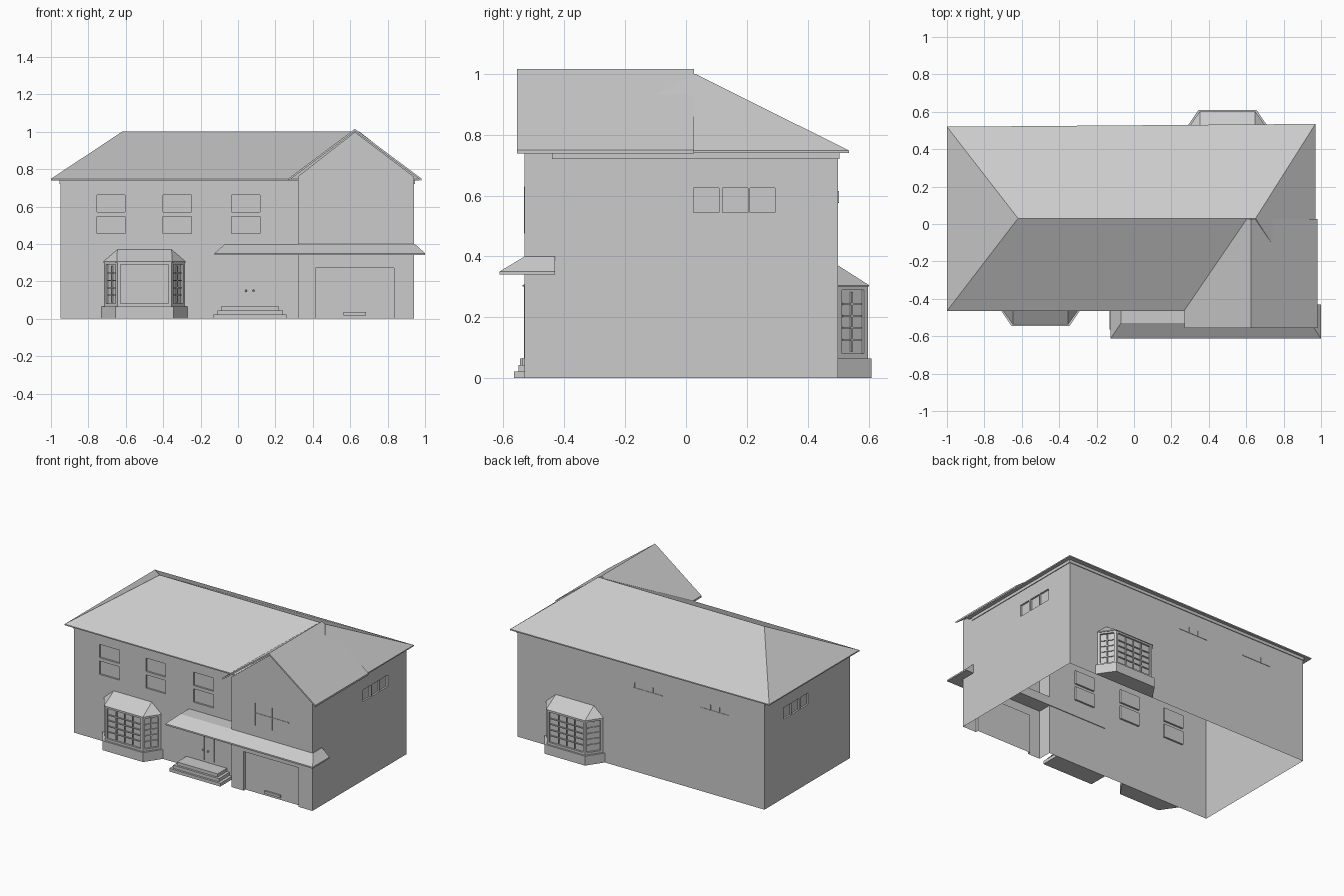
import bpy, bmesh, math
from mathutils import Matrix, Vector

if "Cube" in bpy.data.objects:
    bpy.data.objects.remove(bpy.data.objects["Cube"])

grey = bpy.data.materials.new("plain_grey")
grey.use_nodes = True
COL = (0.6, 0.6, 0.6, 1)
grey.diffuse_color = COL
grey.node_tree.nodes["Principled BSDF"].inputs["Base Color"].default_value = COL


def finish(name, bm):
    me = bpy.data.meshes.new(name)
    bm.to_mesh(me)
    bm.free()
    me.materials.append(grey)
    ob = bpy.data.objects.new(name, me)
    bpy.context.scene.collection.objects.link(ob)
    return ob


def add_hull(bm, pts):
    vs = [bm.verts.new(p) for p in pts]
    bmesh.ops.convex_hull(bm, input=vs)


def hull(name, pts):
    """Solid convex part around a few corner points."""
    bm = bmesh.new()
    add_hull(bm, pts)
    bmesh.ops.dissolve_limit(bm, angle_limit=0.01, verts=bm.verts[:], edges=bm.edges[:])
    bmesh.ops.recalc_face_normals(bm, faces=bm.faces[:])
    return finish(name, bm)


def rect(x0, x1, y0, y1, z):
    return [(x, y, z) for x in (x0, x1) for y in (y0, y1)]


def add_box(bm, x0, x1, y0, y1, z0, z1, mat=Matrix()):
    c = Vector((x0 + x1, y0 + y1, z0 + z1)) / 2
    size = Matrix.Diagonal((x1 - x0, y1 - y0, z1 - z0, 1))
    bmesh.ops.create_cube(bm, size=1, matrix=mat @ Matrix.Translation(c) @ size)


def boxes(name, items):
    bm = bmesh.new()
    for b in items:
        add_box(bm, *b)
    return finish(name, bm)


# Main dimensions
L, R, WING = -0.95, 0.94, 0.32
FRONT, WFRONT, BACK, EAVE = -0.435, -0.53, 0.5, 0.74
D = 0.012

# Walls: L-shaped footprint
bm = bmesh.new()
plan = [(L, FRONT), (WING, FRONT), (WING, WFRONT), (R, WFRONT), (R, BACK), (L, BACK)]
base = bm.faces.new([bm.verts.new((x, y, 0)) for x, y in plan])
up = bmesh.ops.extrude_face_region(bm, geom=[base])["geom"]
bmesh.ops.translate(bm, vec=(0, 0, EAVE), verts=[v for v in up if isinstance(v, bmesh.types.BMVert)])
bmesh.ops.recalc_face_normals(bm, faces=bm.faces[:])
walls = finish("walls", bm)

# Recesses for sash windows, side windows and garage door
cuts = []
for x in (-0.755, -0.4, -0.035):
    for z in (0.455, 0.57):
        cuts.append((x, x + 0.152, FRONT - 0.1, FRONT + D, z, z + 0.092))
for y in (0.025, 0.12, 0.21):
    cuts.append((R - D, R + 0.1, y, y + 0.083, 0.545, 0.625))
    cuts.append((L - 0.1, L + D, y, y + 0.083, 0.545, 0.625))
cuts.append((0.415, 0.835, WFRONT - 0.1, WFRONT + 0.02, -0.1, 0.27))
cutter = boxes("wall_cutter", cuts)
cutter.hide_render = True
mod = walls.modifiers.new("openings", "BOOLEAN")
mod.object = cutter
mod.solver = "EXACT"
bpy.context.view_layer.objects.active = walls
bpy.ops.object.modifier_apply(modifier=mod.name)
bpy.data.objects.remove(cutter)

# The house shell is open underneath
bm = bmesh.new()
bm.from_mesh(walls.data)
floor = [f for f in bm.faces if all(v.co.z < 0.001 for v in f.verts)]
bmesh.ops.delete(bm, geom=floor, context="FACES")
bm.to_mesh(walls.data)
bm.free()

# Roofs
PEAK, RX, TOP = 0.03, 0.625, 1.015
hull("main_roof", [p for z in (EAVE, EAVE + 0.008) for p in
     ((-1, -0.465, z), (0.97, -0.465, z), (0.97, 0.535, z), (-1, 0.52, z))]
     + [(-0.62, PEAK, 1), (0.65, PEAK, 1)])
boxes("eave_board", [(L - 0.005, R + 0.005, FRONT - 0.005, BACK + 0.005, 0.72, EAVE)])
for side, ex in (("left", 0.98), ("right", 0.27)):
    hull("wing_roof_" + side, [(x, y, z - t) for x, z in ((RX, TOP), (ex, 0.75))
                               for y in (-0.555, 0.027) for t in (0, 0.012)])
hull("wing_gable", [(x, y, z) for y in (WFRONT, 0)
                    for x, z in ((WING, 0.72), (R, 0.72), (R, 0.76), (RX, 0.998), (WING, 0.76))])
hull("porch_roof", rect(-0.125, 1, -0.613, -0.43, 0.34) + rect(-0.125, 1, -0.613, -0.43, 0.35)
     + rect(-0.07, 0.945, -0.53, -0.43, 0.4))

# Thin window bars on the wing and the back wall
bars = [(0.5, 0.76, WFRONT - 0.003, WFRONT, 0.558, 0.563)]
bars += [(x, x + 0.005, WFRONT - 0.003, WFRONT, 0.475, 0.63) for x in (0.5, 0.63)]
boxes("wing_window_bars", bars)
bars = []
for x in (-0.17, -0.68):
    bars.append((x, x + 0.22, BACK, BACK + 0.003, 0.575, 0.579))
    bars += [(x + k, x + k + 0.004, BACK, BACK + 0.003, 0.575, 0.615) for k in (0.07, 0.14, 0.21)]
boxes("back_window_bars", bars)

# Entrance: steps, double door and knobs
boxes("front_steps", [(-0.13 + i * 0.02, 0.26 - i * 0.02, -0.565 + i * 0.014, FRONT,
                       i * 0.022, (i + 1) * 0.022) for i in range(3)])
boxes("front_door", [(x, x + 0.05, FRONT - 0.005, FRONT, 0.08, 0.25) for x in (0, 0.075)])
bm = bmesh.new()
for x in (0.042, 0.083):
    bmesh.ops.create_icosphere(bm, subdivisions=2, radius=0.006,
                               matrix=Matrix.Translation((x, FRONT - 0.01, 0.15)))
finish("door_knobs", bm)
boxes("garage_handle", [(0.565, 0.685, WFRONT + 0.008, WFRONT + 0.02, 0.018, 0.035)])


def bay_ring(back, front, depth, z):
    return [(-back, 0, z), (-front, -depth, z), (front, -depth, z), (back, 0, z)]


def bay(name, place):
    """Bay window facing -y at the origin, then moved to its wall."""
    z0, z1 = 0.065, 0.305
    parts = [hull(name + "_base", bay_ring(0.23, 0.155, 0.11, 0) + bay_ring(0.23, 0.155, 0.11, z0))]
    parts.append(hull(name + "_roof", bay_ring(0.22, 0.148, 0.102, z1 - 0.004)
                      + bay_ring(0.22, 0.148, 0.102, z1)
                      + [(-0.145, 0, 0.37), (0.145, 0, 0.37)]))
    ring = bay_ring(0.215, 0.145, 0.098, 0)
    body = hull(name + "_frame", bay_ring(0.215, 0.145, 0.098, z0) + bay_ring(0.215, 0.145, 0.098, z1))
    bm = bmesh.new()
    bm.from_mesh(body.data)
    panes = [f for f in bm.faces if f.normal.y < -0.1 and abs(f.normal.z) < 0.1]
    bmesh.ops.inset_individual(bm, faces=panes, thickness=0.022, depth=0)
    bmesh.ops.inset_individual(bm, faces=panes, thickness=0.0005, depth=-0.012)
    bm.to_mesh(body.data)
    bm.free()
    parts.append(body)
    # Glazing bars on the three faces
    bm = bmesh.new()
    for (a, b), cols in zip(zip(ring, ring[1:]), (2, 4, 2)):
        a, b = Vector(a), Vector(b)
        d = b - a
        w = d.length
        m = Matrix.Translation(a) @ Matrix.Rotation(math.atan2(d.y, d.x), 4, "Z")
        lo, hi, s, e = z0 + 0.022, z1 - 0.022, 0.022, w - 0.022
        for i in range(1, cols):
            x = s + (e - s) * i / cols
            add_box(bm, x - 0.003, x + 0.003, 0.004, 0.014, lo, hi, m)
        for i in range(1, 5):
            z = lo + (hi - lo) * i / 5
            add_box(bm, s, e, 0.005, 0.014, z - 0.003, z + 0.003, m)
    parts.append(finish(name + "_glazing_bars", bm))
    for p in parts:
        p.data.transform(place)


bay("front_bay", Matrix.Translation((-0.5, FRONT, 0)))
bay("back_bay", Matrix.Translation((0.5, BACK, 0)) @ Matrix.Rotation(math.pi, 4, "Z"))
